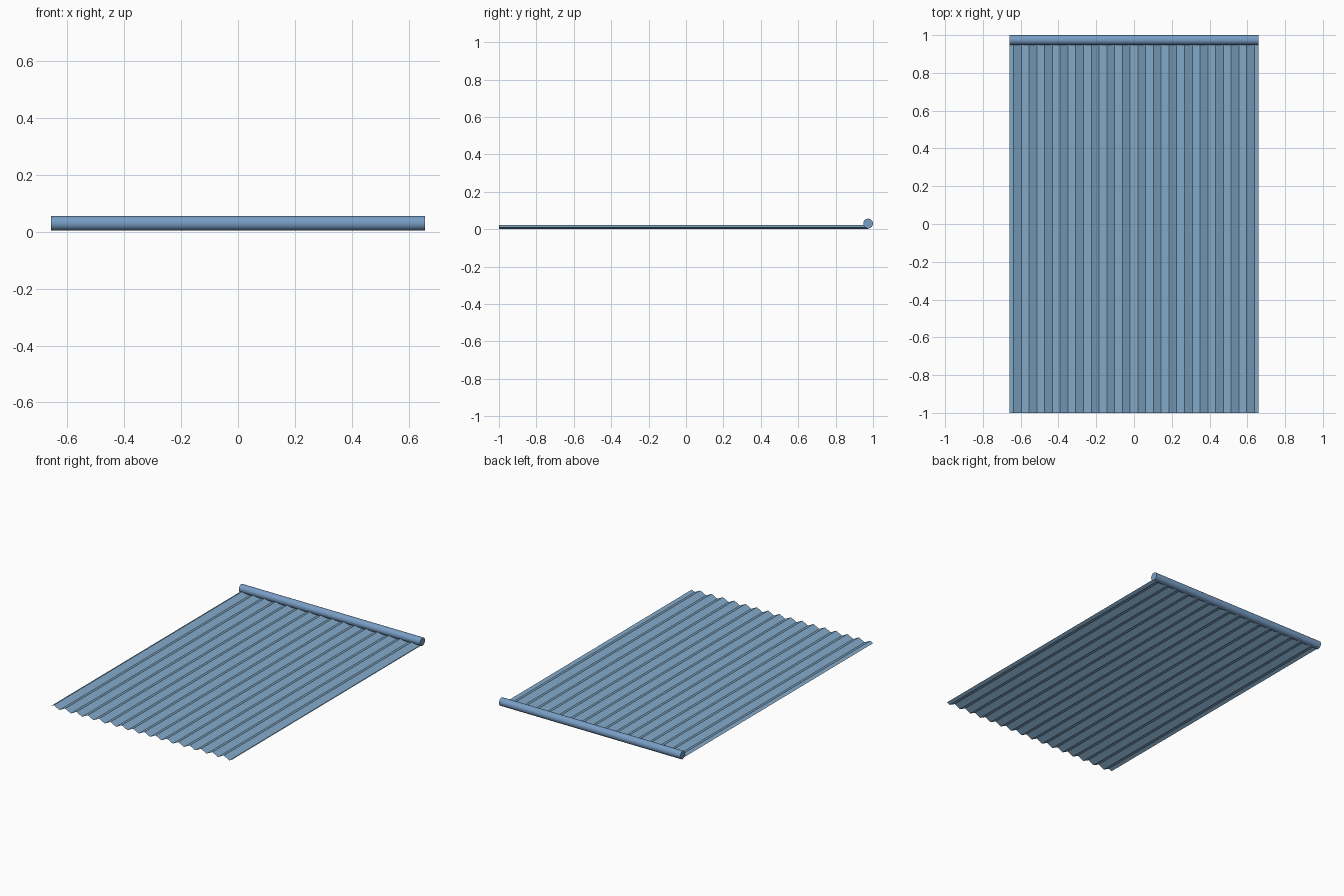
import bpy, bmesh, math

if "Cube" in bpy.data.objects:
    bpy.data.objects.remove(bpy.data.objects["Cube"])

HALF_W = 0.658     # half width in x
Y_FRONT = -1.0
ROD_R = 0.026
ROD_Y = 1.0 - ROD_R
ROD_Z = 0.03
HEIGHT = 0.021     # corrugation depth
FOLDS = 16         # full zigzag periods across the width


def paint(obj, name, rgb):
    mat = bpy.data.materials.new(name)
    mat.diffuse_color = (*rgb, 1.0)
    mat.use_nodes = True
    mat.node_tree.nodes["Principled BSDF"].inputs["Base Color"].default_value = mat.diffuse_color
    obj.data.materials.append(mat)


# corrugated sheet: zigzag profile, rising first, starting and ending at mid height
step = HALF_W / FOLDS
profile = [(-HALF_W, HEIGHT / 2)]
for i in range(2 * FOLDS):
    profile.append((-HALF_W + (i + 0.5) * step, HEIGHT if i % 2 == 0 else 0.0))
profile.append((HALF_W, HEIGHT / 2))

bm = bmesh.new()
front = [bm.verts.new((x, Y_FRONT, z)) for x, z in profile]
back = [bm.verts.new((x, ROD_Y, z)) for x, z in profile]
for i in range(len(profile) - 1):
    bm.faces.new((front[i], front[i + 1], back[i + 1], back[i]))
mesh = bpy.data.meshes.new("corrugated_sheet")
bm.to_mesh(mesh)
bm.free()
sheet = bpy.data.objects.new("corrugated_sheet", mesh)
bpy.context.collection.objects.link(sheet)
paint(sheet, "sheet_blue", (0.23, 0.41, 0.60))

# round rod along the back edge
bpy.ops.mesh.primitive_cylinder_add(vertices=24, radius=ROD_R, depth=2 * HALF_W,
                                    location=(0, ROD_Y, ROD_Z),
                                    rotation=(0, math.pi / 2, 0))
rod = bpy.context.object
rod.name = "back_rod"
bpy.ops.object.shade_smooth_by_angle(angle=math.radians(35))
paint(rod, "rod_blue", (0.19, 0.34, 0.56))
